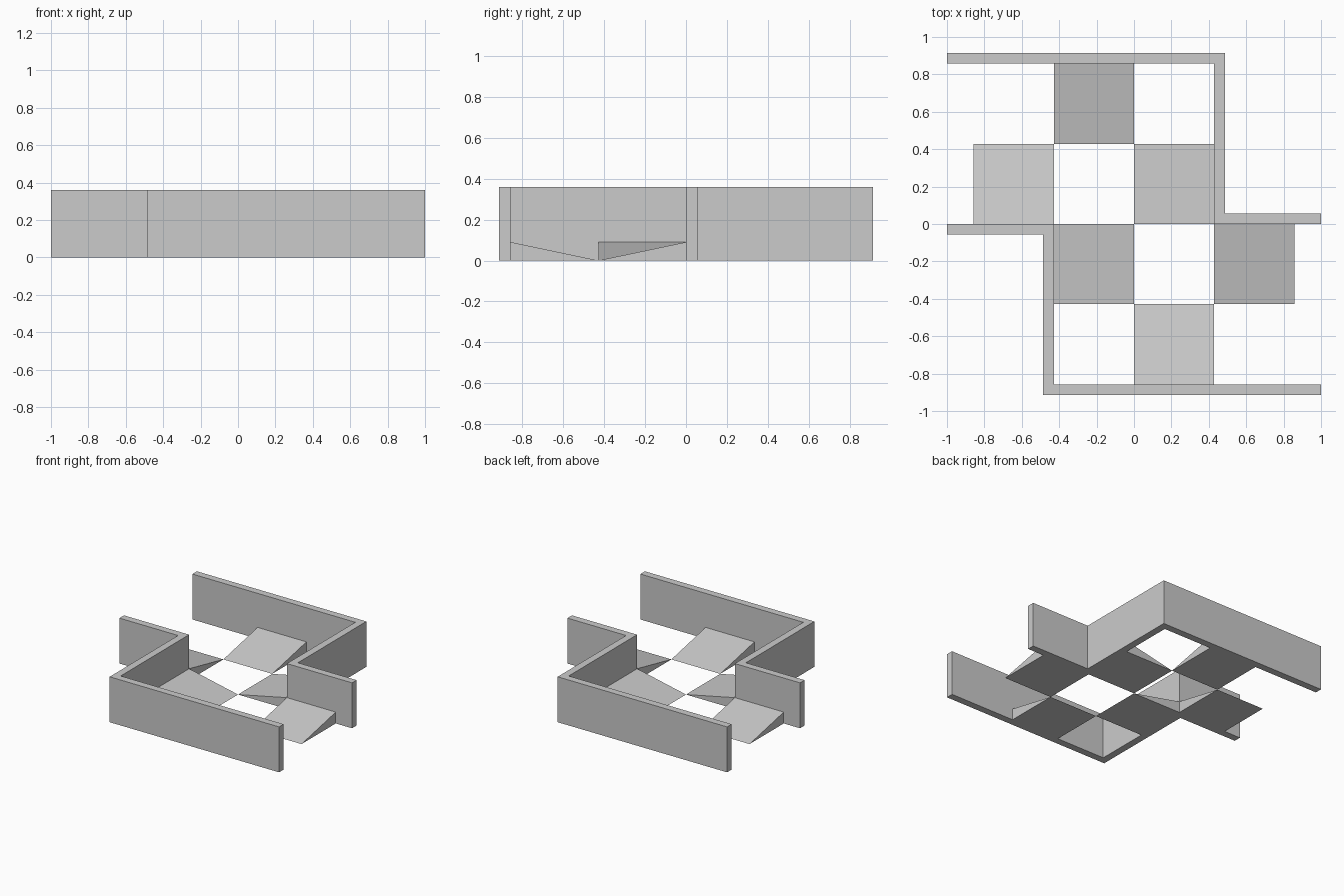
import bpy
import bmesh
from math import pi
from mathutils import Matrix, Vector

if "Cube" in bpy.data.objects:
    bpy.data.objects.remove(bpy.data.objects["Cube"], do_unlink=True)

TILE = 3 / 7      # side of one ramp tile
WALL = 0.057      # wall thickness
HEIGHT = 0.36     # wall height
RISE = 0.09       # ramp height

grey = bpy.data.materials.new("plain grey")
grey.use_nodes = True
colour = (0.6, 0.6, 0.6, 1)
grey.diffuse_color = colour
grey.node_tree.nodes["Principled BSDF"].inputs["Base Color"].default_value = colour


def extrude_profile(name, profile, direction, transform):
    """Extrude a closed outline into a solid, then place it."""
    bm = bmesh.new()
    face = bm.faces.new([bm.verts.new(p) for p in profile])
    new = bmesh.ops.extrude_face_region(bm, geom=[face])["geom"]
    verts = [g for g in new if isinstance(g, bmesh.types.BMVert)]
    bmesh.ops.translate(bm, verts=verts, vec=direction)
    bm.transform(transform)
    bmesh.ops.recalc_face_normals(bm, faces=bm.faces)
    mesh = bpy.data.meshes.new(name)
    bm.to_mesh(mesh)
    bm.free()
    mesh.materials.append(grey)
    obj = bpy.data.objects.new(name, mesh)
    bpy.context.collection.objects.link(obj)


# Stepped wall outline, seen from above
inner = [(-1, 2 * TILE, 0), (TILE, 2 * TILE, 0), (TILE, 0, 0), (1, 0, 0)]
outer = [(1, WALL, 0), (TILE + WALL, WALL, 0),
         (TILE + WALL, 2 * TILE + WALL, 0), (-1, 2 * TILE + WALL, 0)]

# Ramp side profile, rising towards +x
ramp = [(-TILE / 2, -TILE / 2, 0), (TILE / 2, -TILE / 2, 0), (TILE / 2, -TILE / 2, RISE)]

# Tile column and row, and the direction in which each ramp rises
ramps = {
    "inner_ramp": (0.5, 0.5, 0),
    "wall_ramp": (-0.5, 1.5, pi / 2),
    "outer_ramp": (-1.5, 0.5, -pi / 2),
}

# Both halves are the same, turned half a circle
for side, turn in (("back", 0), ("front", pi)):
    half = Matrix.Rotation(turn, 4, "Z")
    extrude_profile(side + "_wall", inner + outer, Vector((0, 0, HEIGHT)), half)
    for name, (col, row, angle) in ramps.items():
        place = Matrix.Translation((col * TILE, row * TILE, 0)) @ Matrix.Rotation(angle, 4, "Z")
        extrude_profile(side + "_" + name, ramp, Vector((0, TILE, 0)), half @ place)
